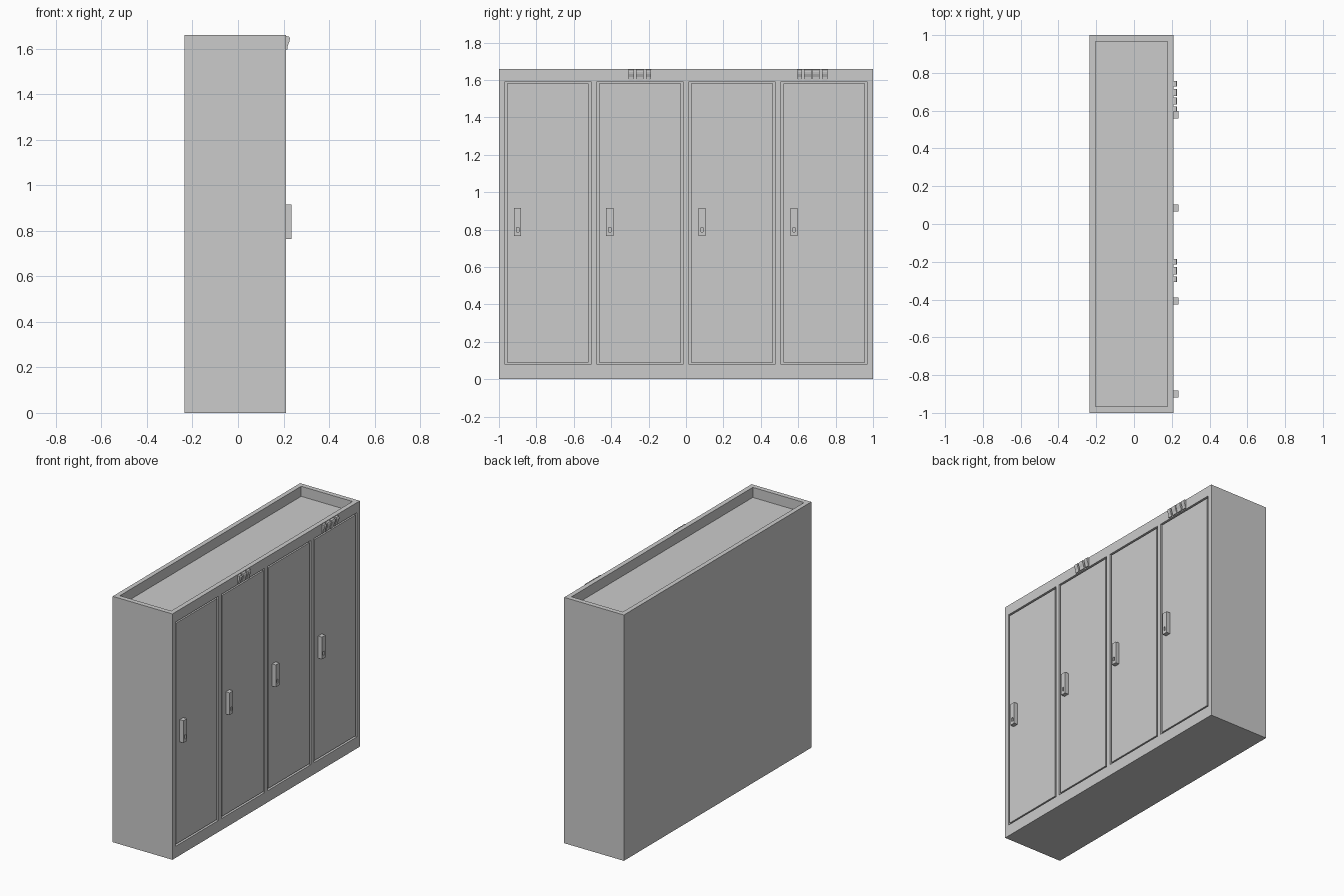
import bpy, bmesh

if "Cube" in bpy.data.objects:
    bpy.data.objects.remove(bpy.data.objects["Cube"])

FRONT = 0.21                                   # x of the door side
DOOR_Y = [-0.739, -0.2465, 0.2465, 0.739]      # door centres
HALF = 0.23                                    # half width of a door opening
Z0, Z1 = 0.078, 1.592                          # door opening height


def prism(name, profile, y0, y1):
    """Extrude an x-z profile along y."""
    bm = bmesh.new()
    face = bm.faces.new([bm.verts.new((x, y0, z)) for x, z in profile])
    ext = bmesh.ops.extrude_face_region(bm, geom=[face])["geom"]
    verts = [v for v in ext if isinstance(v, bmesh.types.BMVert)]
    bmesh.ops.translate(bm, verts=verts, vec=(0, y1 - y0, 0))
    bmesh.ops.recalc_face_normals(bm, faces=bm.faces)
    mesh = bpy.data.meshes.new(name)
    bm.to_mesh(mesh)
    bm.free()
    obj = bpy.data.objects.new(name, mesh)
    bpy.context.collection.objects.link(obj)
    return obj


def box(name, x0, x1, y0, y1, z0, z1):
    return prism(name, [(x0, z0), (x1, z0), (x1, z1), (x0, z1)], y0, y1)


def cut(obj, cutters):
    """Subtract the cutters, apply, and remove them."""
    for c in cutters:
        mod = obj.modifiers.new("cut", 'BOOLEAN')
        mod.operation = 'DIFFERENCE'
        mod.solver = 'EXACT'
        mod.object = c
        bpy.context.view_layer.objects.active = obj
        bpy.ops.object.modifier_apply(modifier=mod.name)
        bpy.data.objects.remove(c)


# Cabinet body with recessed top and four door openings
body = box("cabinet_body", -0.236, FRONT, -1, 1, 0, 1.66)
cutters = [box("top_cutter", -0.205, 0.178, -0.967, 0.967, 1.592, 1.8)]
cutters += [box("door_cutter", FRONT - 0.02, 0.4, y - HALF, y + HALF, Z0, Z1) for y in DOOR_Y]
cut(body, cutters)

for i, y in enumerate(DOOR_Y, 1):
    # Door panel set in its opening with a narrow gap
    g = 0.011
    box(f"door_{i}", FRONT - 0.022, FRONT - 0.002, y - HALF + g, y + HALF - g, Z0 + g, Z1 - g)

    # Handle block with a keyhole slot near the bottom
    h = y - 0.161
    handle = box(f"handle_{i}", FRONT - 0.004, 0.236, h - 0.019, h + 0.019, 0.765, 0.915)
    cut(handle, [box("slot_cutter", 0.224, 0.3, h - 0.006, h + 0.006, 0.786, 0.812)])

# Small rounded clips along the top rail: a group of three and a group of four
clip_profile = [(0.208, 1.597), (0.217, 1.597), (0.219, 1.615), (0.226, 1.632),
                (0.228, 1.645), (0.224, 1.654), (0.208, 1.656)]
clip_spans = [(-0.307, -0.279), (-0.268, -0.228), (-0.215, -0.186),
              (0.595, 0.621), (0.632, 0.670), (0.677, 0.715), (0.727, 0.757)]
for i, (a, b) in enumerate(clip_spans, 1):
    prism(f"rail_clip_{i}", clip_profile, a, b)
